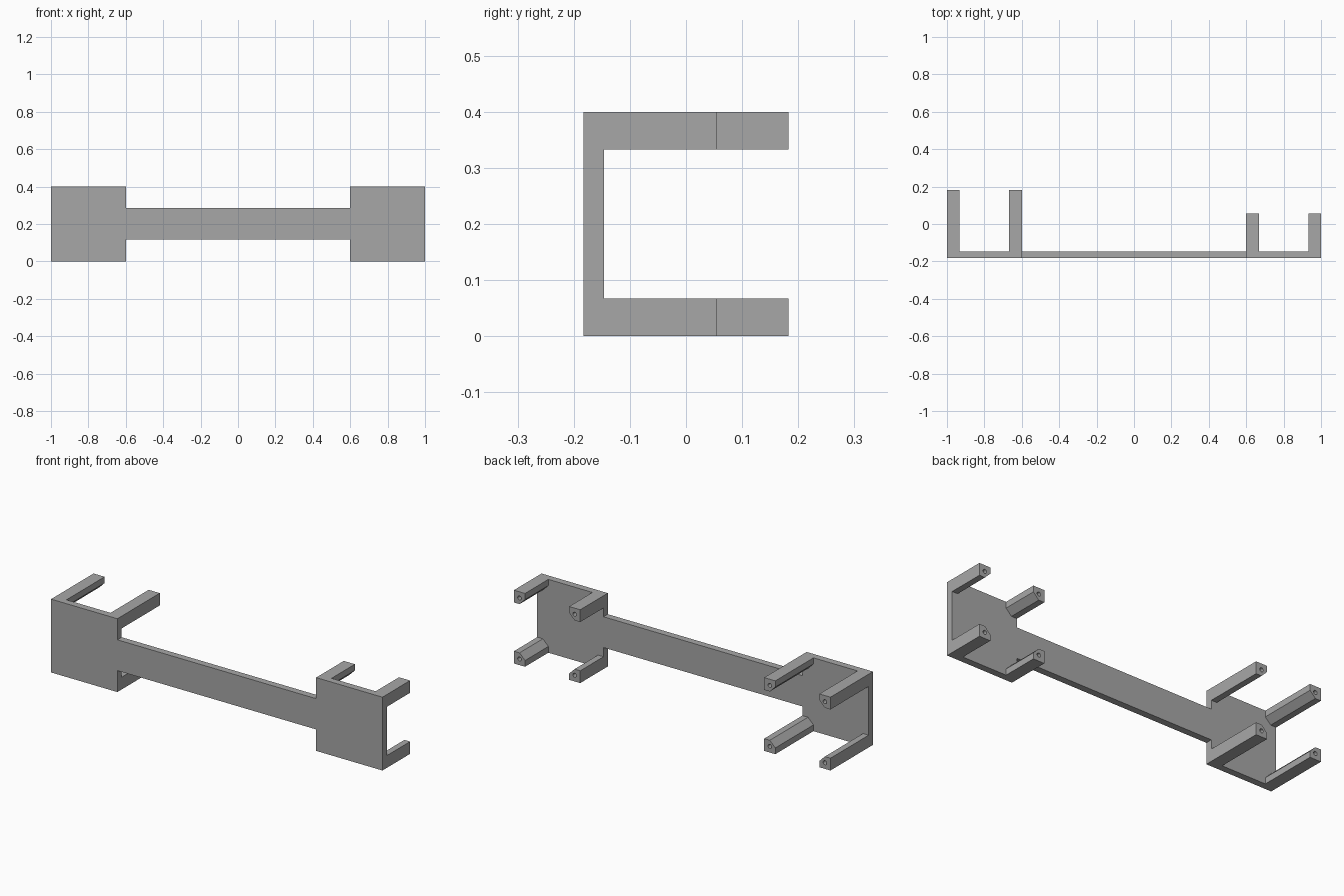
import bpy, bmesh
from math import pi
from mathutils import Matrix, Vector

cube = bpy.data.objects.get("Cube")
if cube:
    bpy.data.objects.remove(cube, do_unlink=True)

FRONT, PLATE_BACK = -0.183, -0.146
POST = 0.067        # post width
CHAMFER = 0.033     # cut on the corner facing the plate centre

grey = bpy.data.materials.new("plain grey")
grey.use_nodes = True
grey.diffuse_color = (0.39, 0.39, 0.39, 1)
grey.node_tree.nodes["Principled BSDF"].inputs["Base Color"].default_value = grey.diffuse_color


def extrude(name, outline, y0, y1):
    """Solid from an x-z outline, running from y0 to y1."""
    bm = bmesh.new()
    face = bm.faces.new([bm.verts.new((x, y0, z)) for x, z in outline])
    moved = bmesh.ops.extrude_face_region(bm, geom=[face])["geom"]
    bmesh.ops.translate(bm, vec=Vector((0, y1 - y0, 0)),
                        verts=[v for v in moved if isinstance(v, bmesh.types.BMVert)])
    bmesh.ops.recalc_face_normals(bm, faces=bm.faces)
    mesh = bpy.data.meshes.new(name)
    bm.to_mesh(mesh)
    bm.free()
    mesh.materials.append(grey)
    obj = bpy.data.objects.new(name, mesh)
    bpy.context.collection.objects.link(obj)
    return obj


def drill(obj, x, z, y_end, depth=0.1, radius=0.011):
    """Blind screw hole in the tip of a post."""
    bm = bmesh.new()
    bmesh.ops.create_cone(bm, cap_ends=True, segments=24, radius1=radius, radius2=radius,
                          depth=2 * depth,
                          matrix=Matrix.Translation((x, y_end, z)) @ Matrix.Rotation(pi / 2, 4, "X"))
    mesh = bpy.data.meshes.new(obj.name + "_hole_cutter")
    bm.to_mesh(mesh)
    bm.free()
    mesh.materials.append(grey)
    cutter = bpy.data.objects.new(mesh.name, mesh)
    bpy.context.collection.objects.link(cutter)
    cutter.hide_render = True
    cutter.hide_viewport = True
    mod = obj.modifiers.new("screw hole", "BOOLEAN")
    mod.operation = "DIFFERENCE"
    mod.solver = "EXACT"
    mod.object = cutter


# Front plate: two square ends joined by a narrow bar
half = [(-1, 0), (-0.6, 0), (-0.6, 0.117), (0.6, 0.117), (0.6, 0), (1, 0)]
top = [(1, 0.4), (0.6, 0.4), (0.6, 0.285), (-0.6, 0.285), (-0.6, 0.4), (-1, 0.4)]
extrude("front_plate", half + top, FRONT, PLATE_BACK)

# Four posts behind each end: long on one side, short on the other
for end, centre, tip in (("right", -0.8, 0.183), ("left", 0.8, 0.055)):
    for sx in (-1, 1):
        for sz in (-1, 1):
            def corner(a, b):
                return centre + sx * (0.2 - a), 0.2 + sz * (0.2 - b)
            cut = POST - CHAMFER
            outline = [corner(0, 0), corner(POST, 0), corner(POST, cut),
                       corner(cut, POST), corner(0, POST)]
            name = "_".join((end, "upper" if sz > 0 else "lower",
                             "outer" if sx * centre > 0 else "inner", "post"))
            post = extrude(name, outline, PLATE_BACK, tip)
            x, z = corner(POST / 2, POST / 2)
            drill(post, x, z, tip)
